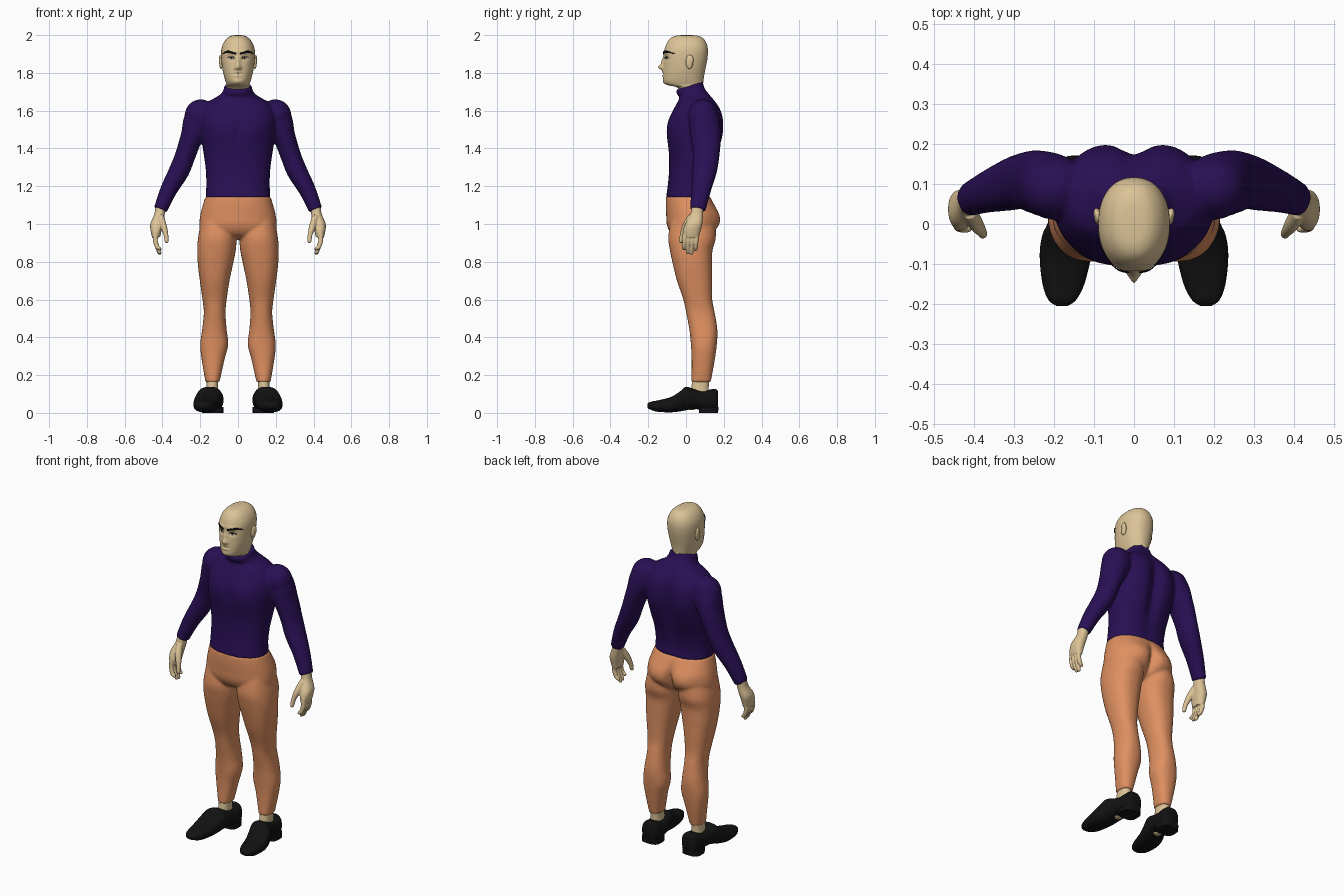
import bpy, bmesh, math
from mathutils import Vector, Matrix
from mathutils.bvhtree import BVHTree

BOTH = (1, -1)


def material(name, rgb):
    m = bpy.data.materials.new(name)
    m.diffuse_color = (*rgb, 1)
    return m


SKIN = material("skin", (0.72, 0.55, 0.31))
PURPLE = material("purple_knit", (0.022, 0.005, 0.09))
ORANGE = material("orange_cloth", (0.74, 0.28, 0.12))
BLACK = material("black", (0.006, 0.006, 0.006))
WHITE = material("eye_white", (0.75, 0.72, 0.65))


def smooth_rows(rows, steps):
    """Catmull-Rom interpolation of equally long tuples."""
    out = []
    for i in range(len(rows) - 1):
        p0, p1 = rows[max(i - 1, 0)], rows[i]
        p2, p3 = rows[i + 1], rows[min(i + 2, len(rows) - 1)]
        for k in range(steps):
            t = k / steps
            out.append([0.5 * (2 * b + (c - a) * t + (2 * a - 5 * b + 4 * c - d) * t * t
                               + (3 * b - a - 3 * c + d) * t ** 3)
                        for a, b, c, d in zip(p0, p1, p2, p3)])
    return out + [list(rows[-1])]


def skin_rings(bm, rings, flip):
    """Bridge rings of points into a closed tube."""
    loops = [[bm.verts.new((p[0] * flip, p[1], p[2])) for p in r] for r in rings]
    n = len(loops[0])
    for a, b in zip(loops, loops[1:]):
        for i in range(n):
            bm.faces.new((a[i], a[(i + 1) % n], b[(i + 1) % n], b[i]))
    bm.faces.new(loops[0])
    bm.faces.new(loops[-1])


def loft(bm, rows, sides=(1,), axis="Z", seg=40, steps=5, power=2.3):
    """Rows are (position, a0, a1, b0, b1, tilt) bounds of each section."""
    rings = []
    for t, a0, a1, b0, b1, tilt in smooth_rows([(*r, 0)[:6] for r in rows], steps):
        ring = []
        for i in range(seg):
            w = 2 * math.pi * i / seg
            c, s = math.cos(w), math.sin(w)
            c = math.copysign(abs(c) ** (2 / power), c)
            s = math.copysign(abs(s) ** (2 / power), s)
            a = (a0 + a1) / 2 + (a1 - a0) / 2 * c
            b = (b0 + b1) / 2 + (b1 - b0) / 2 * s
            ring.append((a, b, t + tilt * s) if axis == "Z" else (a, t, b))
        rings.append(ring)
    for f in sides:
        skin_rings(bm, rings, f)


def limb(bm, rows, sides=(1,), seg=24, steps=5):
    """Rows are (x, y, z, radius across, radius along y) on a bent path."""
    rows = smooth_rows(rows, steps)
    pts = [Vector(r[:3]) for r in rows]
    rings = []
    for i, r in enumerate(rows):
        t = (pts[min(i + 1, len(pts) - 1)] - pts[max(i - 1, 0)]).normalized()
        u = Vector((0, 1, 0)).cross(t).normalized()
        v = t.cross(u)
        rings.append([pts[i] + u * r[3] * math.cos(w) + v * r[4] * math.sin(w)
                      for w in (2 * math.pi * k / seg for k in range(seg))])
    for f in sides:
        skin_rings(bm, rings, f)


def ball(bm, c, r, sides=BOTH):
    for f in sides:
        m = Matrix.Translation((c[0] * f, c[1], c[2])) @ Matrix.Diagonal((*r, 1))
        bmesh.ops.create_uvsphere(bm, u_segments=24, v_segments=16, radius=1, matrix=m)


def sculpt(bm, side, bumps):
    """Push front (-1) or back (1) points along y: (x, z, width, height, amount)."""
    for v in bm.verts:
        d = 0
        for x, z, sx, sz, amt in bumps:
            for cx in {x, -x}:
                d += amt * math.exp(-((v.co.x - cx) / sx) ** 2 - ((v.co.z - z) / sz) ** 2)
        k = (v.co.y - 0.03) * side / 0.07
        v.co.y += d * min(max(k, 0), 1)


def finish(bm, name, mat, voxel=0, smooth=3, angle=60):
    bmesh.ops.recalc_face_normals(bm, faces=bm.faces)
    me = bpy.data.meshes.new(name)
    bm.to_mesh(me)
    bm.free()
    ob = bpy.data.objects.new(name, me)
    bpy.context.collection.objects.link(ob)
    me.materials.append(mat)
    bpy.context.view_layer.objects.active = ob
    ob.select_set(True)
    if voxel:
        rm = ob.modifiers.new("blend", "REMESH")
        rm.mode, rm.voxel_size, rm.use_smooth_shade = "VOXEL", voxel, True
        sm = ob.modifiers.new("relax", "SMOOTH")
        sm.factor, sm.iterations = 0.5, smooth
    else:
        bpy.ops.object.shade_smooth_by_angle(angle=math.radians(angle))
    ob.select_set(False)
    return ob


# Sweater: torso, collar, arms and shoulders blended together
bm = bmesh.new()
loft(bm, [(z, -w, w, y0, y1, t) for z, w, y0, y1, t in (
    (1.138, .172, -.106, .13, 0), (1.20, .168, -.097, .125, 0), (1.28, .170, -.09, .14, 0),
    (1.36, .180, -.09, .165, 0), (1.46, .195, -.10, .19, 0), (1.54, .200, -.095, .195, 0),
    (1.60, .190, -.07, .185, 0), (1.645, .160, -.045, .16, 0), (1.68, .100, -.035, .125, .01),
    (1.705, .078, -.048, .1, .018), (1.732, .072, -.052, .093, .022))], seg=64)
sculpt(bm, 1, [(0, 1.45, .035, .2, -.03), (.1, 1.5, .06, .12, .012)])
sculpt(bm, -1, [(.09, 1.5, .06, .06, -.008), (0, 1.5, .02, .08, .008)])
limb(bm, [(.14, .085, 1.61, .05, .06), (.2, .095, 1.56, .082, .08), (.245, .105, 1.46, .06, .08),
          (.28, .107, 1.36, .054, .07), (.312, .098, 1.28, .054, .065), (.367, .08, 1.18, .045, .052),
          (.411, .062, 1.075, .036, .042)], BOTH)
ball(bm, (.198, .09, 1.572), (.085, .08, .088))
finish(bm, "sweater", PURPLE, 0.008)

# Trousers: hips and both legs blended together
bm = bmesh.new()
loft(bm, [(z, -w, w, y0, y1) for z, w, y0, y1 in (
    (1.145, .172, -.105, .128), (1.10, .186, -.107, .15), (1.05, .199, -.105, .165),
    (.99, .205, -.1, .16), (.945, .19, -.075, .13), (.92, .13, -.03, .09))], seg=64)
loft(bm, [(1.02, .015, .195, -.08, .13), (.93, .008, .211, -.094, .155), (.86, .012, .216, -.085, .14),
          (.78, .028, .212, -.068, .138), (.70, .045, .202, -.048, .138), (.60, .06, .188, -.014, .139),
          (.53, .066, .181, .001, .152), (.44, .06, .19, .018, .166), (.36, .052, .2, .026, .163),
          (.28, .072, .192, .03, .152), (.162, .098, .172, .029, .131)], BOTH)
sculpt(bm, 1, [(.09, 1.02, .07, .065, .022), (0, 1.0, .022, .08, -.04)])
finish(bm, "trousers", ORANGE, 0.008, 2)

# Head and neck: one loft with modelled face
bm = bmesh.new()
loft(bm, [(z, -w, w, y0, y1) for z, w, y0, y1 in (
    (1.65, .06, -.025, .085), (1.718, .062, -.042, .088), (1.736, .060, -.10, .09),
    (1.755, .066, -.119, .092), (1.79, .076, -.121, .097), (1.83, .084, -.119, .105),
    (1.88, .089, -.117, .114), (1.925, .088, -.113, .116), (1.96, .076, -.1, .107),
    (1.985, .056, -.08, .088), (1.997, .034, -.052, .06), (2.0, .008, -.01, .02))],
    seg=96, steps=7, power=2.2)
sculpt(bm, -1, [(0, 1.83, .012, .014, -.026), (0, 1.86, .011, .026, -.012), (.014, 1.824, .007, .009, -.007),
                (.036, 1.912, .03, .01, -.006), (.036, 1.88, .02, .013, .008),
                (0, 1.795, .025, .004, .004), (0, 1.804, .02, .006, -.005),
                (0, 1.785, .018, .006, -.005), (0, 1.752, .025, .012, -.004)])
face = BVHTree.FromBMesh(bm)
finish(bm, "head", SKIN, angle=80)


def face_plate(name, rows, mat, lift):
    """Thin plate lying on the face; rows are (x, z, half height)."""
    bm = bmesh.new()
    for f in BOTH:
        grid = []
        for x, z, h in smooth_rows(rows, 5):
            col = []
            for k in (-1, -.5, 0, .5, 1):
                hit = face.ray_cast(Vector((x * f, -1, z + h * k)), Vector((0, 1, 0)))[0]
                col.append(bm.verts.new(hit + Vector((0, -lift, 0))))
            grid.append(col)
        for a, b in zip(grid, grid[1:]):
            for i in range(4):
                q = (a[i], b[i], b[i + 1], a[i + 1])
                bm.faces.new(q if f == 1 else q[::-1])
    me_ob = finish(bm, name, mat)
    th = me_ob.modifiers.new("thickness", "SOLIDIFY")
    th.thickness, th.offset = 0.002, 0


# Eyebrows and eyes
face_plate("eyebrows", [(.012, 1.902, .005), (.04, 1.91, .006), (.062, 1.911, .005), (.08, 1.902, .002)], BLACK, .004)
face_plate("eyelashes", [(.017, 1.878, .001), (.027, 1.884, .002), (.045, 1.885, .002), (.058, 1.879, .001)], BLACK, .003)
face_plate("eye_whites", [(.019, 1.877, .001), (.028, 1.879, .005), (.044, 1.879, .005), (.056, 1.878, .001)], WHITE, .0015)
face_plate("irises", [(.032, 1.879, .001), (.0365, 1.879, .005), (.041, 1.879, .001)], BLACK, .003)

# Ears
bm = bmesh.new()
ball(bm, (.089, .018, 1.858), (.011, .02, .038))
ball(bm, (.094, .026, 1.868), (.008, .014, .026))
finish(bm, "ears", SKIN, 0.003, 2)

# Hands: palm, four fingers and thumb
bm = bmesh.new()
loft(bm, [(1.09, .383, .437, .03, .092), (1.05, .388, .444, .022, .09), (1.0, .398, .464, -.004, .086),
          (.96, .406, .462, -.016, .076), (.93, .412, .455, -.012, .068)], BOTH)
for y, tip in ((-.008, .862), (.013, .842), (.034, .838), (.055, .858)):
    limb(bm, [(.436, y + .003, .96, .014, .012), (.438, y, .915, .013, .0115), (.428, y - .003, .88, .012, .011),
              (.415, y - .004, tip + .008, .01, .009), (.412, y - .004, tip, .005, .005)], BOTH, 12)
limb(bm, [(.41, .03, 1.04, .018, .02), (.395, 0, .99, .018, .02), (.382, -.018, .945, .013, .014),
          (.378, -.026, .91, .011, .011), (.378, -.027, .9, .006, .006)], BOTH, 12)
finish(bm, "hands", SKIN, 0.0035, 2)

# Ankles
bm = bmesh.new()
loft(bm, [(.08, .1, .17, .02, .125), (.13, .105, .167, .028, .12), (.18, .105, .166, .034, .125)], BOTH)
finish(bm, "ankles", SKIN)

# Shoes: upper with raised tongue, heel block and bare instep patch
bm = bmesh.new()
loft(bm, [(-.205, .166, .194, .027, .046), (-.19, .145, .214, .018, .058), (-.15, .124, .229, .006, .066),
          (-.08, .106, .236, .003, .084), (-.03, .092, .23, .008, .115), (.0, .085, .217, .014, .138),
          (.04, .08, .203, .02, .128), (.09, .077, .192, .016, .118), (.14, .078, .186, .012, .126),
          (.162, .086, .178, .012, .124), (.17, .1, .165, .016, .11)], BOTH, "Y", power=2.5)
finish(bm, "shoes", BLACK)
bm = bmesh.new()
loft(bm, [(0, .078, .19, .07, .17), (.032, .078, .19, .066, .172)], BOTH, steps=1, power=3.2)
finish(bm, "heels", BLACK, angle=40)
bm = bmesh.new()
ball(bm, (.14, .03, .03), (.028, .03, .0145))
finish(bm, "insteps", SKIN)
